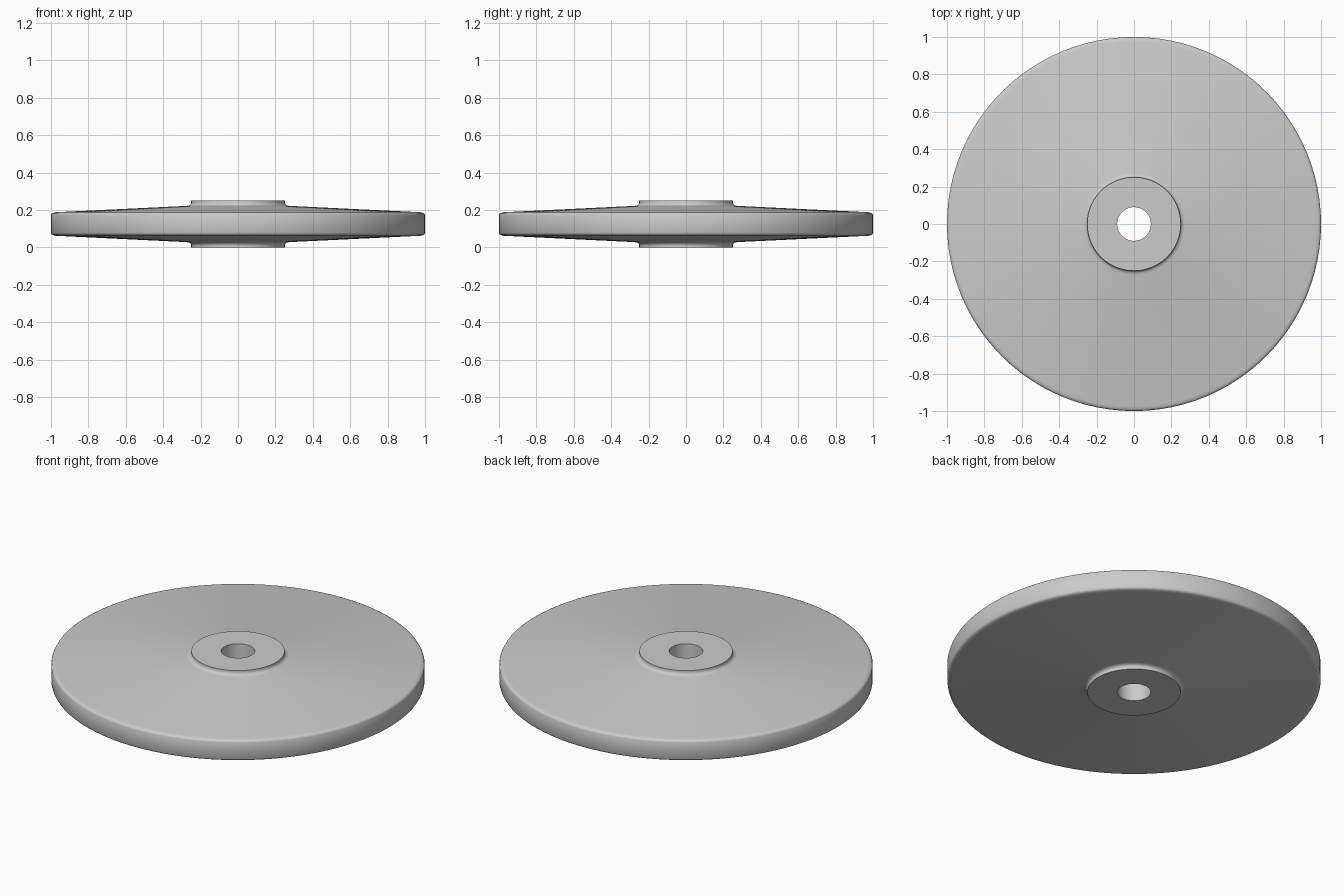
import bpy
import bmesh
import math

cube = bpy.data.objects.get("Cube")
if cube:
    bpy.data.objects.remove(cube, do_unlink=True)

SEGMENTS = 96
MID = 0.125  # mid-plane height

# Plain grey material
grey = bpy.data.materials.new("plain_grey")
grey.use_nodes = True
colour = (0.6, 0.6, 0.6, 1)
grey.diffuse_color = colour
grey.node_tree.nodes["Principled BSDF"].inputs["Base Color"].default_value = colour

# Upper half section (radius, height above mid-plane): bore, hub, fillet, cone, rim
upper = [(0.09, 0.125), (0.25, 0.125), (0.25, 0.114), (0.253, 0.106),
         (0.26, 0.1), (0.272, 0.097), (0.975, 0.063), (0.988, 0.06),
         (0.996, 0.056), (1.0, 0.048)]
section = upper + [(r, -h) for r, h in reversed(upper)]

# Turn the closed section around the vertical axis
bm = bmesh.new()
rings = []
for i in range(SEGMENTS):
    a = 2 * math.pi * i / SEGMENTS
    rings.append([bm.verts.new((r * math.cos(a), r * math.sin(a), MID + h))
                  for r, h in section])
count = len(section)
for i, ring in enumerate(rings):
    following = rings[(i + 1) % SEGMENTS]
    for j in range(count):
        k = (j + 1) % count
        bm.faces.new((ring[j], ring[k], following[k], following[j]))
bmesh.ops.recalc_face_normals(bm, faces=bm.faces)

mesh = bpy.data.meshes.new("wheel_disc")
bm.to_mesh(mesh)
bm.free()
mesh.materials.append(grey)
disc = bpy.data.objects.new("wheel_disc", mesh)
bpy.context.collection.objects.link(disc)

# Smooth rounded surfaces, keep hub and bore edges crisp
bpy.ops.object.select_all(action="DESELECT")
disc.select_set(True)
bpy.context.view_layer.objects.active = disc
bpy.ops.object.shade_smooth_by_angle(angle=math.radians(40))
